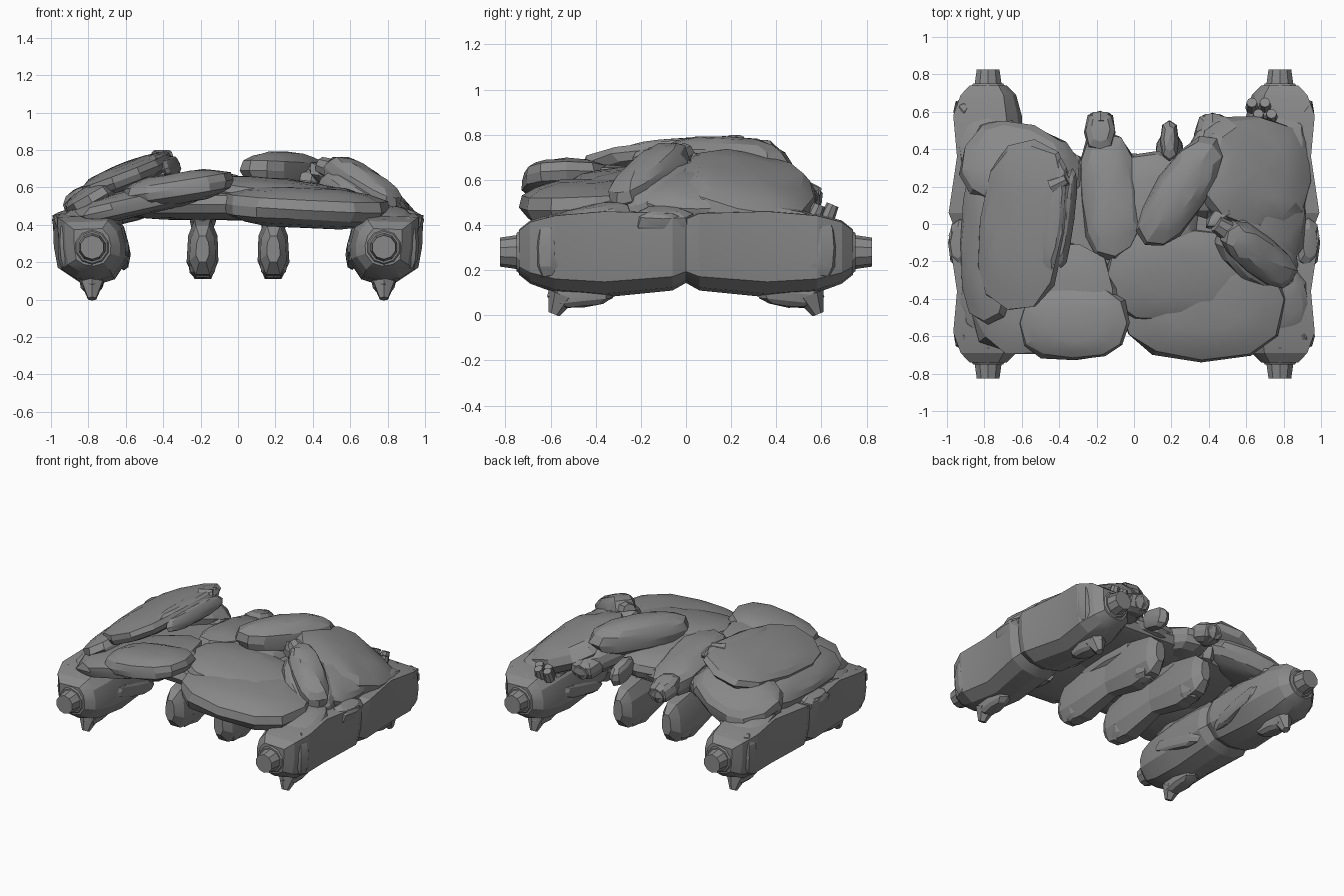
import bpy, bmesh, math, random
from mathutils import Vector, Euler, Matrix

if "Cube" in bpy.data.objects:
    bpy.data.objects.remove(bpy.data.objects["Cube"])

random.seed(4)
dark = bpy.data.materials.new("dark_grey")
dark.diffuse_color = (0.25, 0.25, 0.25, 1)
dark.use_nodes = True
dark.node_tree.nodes["Principled BSDF"].inputs["Base Color"].default_value = dark.diffuse_color


def finish(bm, name, angle=20):
    bmesh.ops.recalc_face_normals(bm, faces=bm.faces[:])
    me = bpy.data.meshes.new(name)
    bm.to_mesh(me)
    bm.free()
    me.materials.append(dark)
    ob = bpy.data.objects.new(name, me)
    bpy.context.collection.objects.link(ob)
    bpy.ops.object.select_all(action='DESELECT')
    ob.select_set(True)
    bpy.context.view_layer.objects.active = ob
    bpy.ops.object.shade_smooth_by_angle(angle=math.radians(angle))
    return ob


def rock(name, c, h, rot=(0, 0, 0), power=0.78, seg=12, rings=8, jit=0.05):
    """Faceted boulder: jittered superellipsoid, rot in degrees."""
    bm = bmesh.new()
    bmesh.ops.create_uvsphere(bm, u_segments=seg, v_segments=rings, radius=1)
    e = Euler([math.radians(a) for a in rot]).to_matrix()
    for v in bm.verts:
        p = [math.copysign(abs(q) ** power, q) if abs(q) > 1e-6 else 0 for q in v.co]
        p = Vector(p) * (1 + random.uniform(-jit, jit))
        v.co = e @ Vector(p[i] * h[i] for i in range(3)) + Vector(c)
    return finish(bm, name)


def lump(name, c, h, rot=(0, 0, 0)):
    return rock(name, c, h, rot, seg=8, rings=6)


def tube(name, a, b, r1, r2, n=10):
    a, b = Vector(a), Vector(b)
    bm = bmesh.new()
    m = Matrix.Translation((a + b) / 2) @ (b - a).to_track_quat('Z', 'Y').to_matrix().to_4x4()
    bmesh.ops.create_cone(bm, cap_ends=True, segments=n, radius1=r1, radius2=r2,
                          depth=(b - a).length, matrix=m)
    return finish(bm, name)


def loft(name, profile, stations, sx=1, sy=1):
    """Skin a cross-section along y; station = (y, cx, cz, half width, half height)."""
    bm = bmesh.new()
    loops = [[bm.verts.new((sx * (cx + px * hw), sy * y, cz + pz * hh)) for px, pz in profile]
             for y, cx, cz, hw, hh in stations]
    n = len(profile)
    for l0, l1 in zip(loops, loops[1:]):
        for i in range(n):
            bm.faces.new((l0[i], l0[(i + 1) % n], l1[(i + 1) % n], l1[i]))
    bm.faces.new(loops[0])
    bm.faces.new(loops[-1])
    return finish(bm, name)


# outer pods: a front and a back segment per side, each with nozzle, keel and plates
pod_profile = [(0.98, 0.95), (-0.55, 1), (-0.88, 0.6), (-1, 0.1), (-0.98, -0.35),
               (-0.62, -0.85), (-0.1, -1), (0.45, -0.92), (0.85, -0.65), (0.95, 0)]
pod_stations = [(0.74, 0.78, 0.28, 0.10, 0.10), (0.69, 0.78, 0.28, 0.15, 0.14),
                (0.58, 0.785, 0.275, 0.185, 0.175), (0.36, 0.77, 0.275, 0.18, 0.195),
                (0.06, 0.79, 0.285, 0.205, 0.175), (-0.03, 0.79, 0.29, 0.17, 0.13)]
# inner pods hang under the hull with the same two-segment layout
inner_profile = [(0.5, 1), (-0.5, 1), (-0.95, 0.45), (-1, -0.4), (-0.55, -1), (0.5, -1),
                 (1, -0.45), (0.9, 0.45)]
inner_stations = [(0.49, 0.19, 0.27, 0.035, 0.07), (0.43, 0.19, 0.265, 0.07, 0.13),
                  (0.25, 0.19, 0.27, 0.085, 0.16), (-0.02, 0.185, 0.29, 0.06, 0.12)]
for sx in (-1, 1):
    x = 0.78 * sx
    for sy in (-1, 1):
        loft("outer_pod", pod_profile, pod_stations, sx, sy)
        tube("pod_collar", (x, 0.66 * sy, 0.28), (x, 0.75 * sy, 0.28), 0.15, 0.085)
        tube("pod_nozzle", (x, 0.73 * sy, 0.28), (x, 0.825 * sy, 0.28), 0.078, 0.064)
        lump("pod_keel", (x, 0.46 * sy, 0.1), (0.065, 0.15, 0.065), (-6 * sy, 0, 0))
        tube("keel_tip", (x, 0.55 * sy, 0.09), (x, 0.585 * sy, 0.005), 0.065, 0.025, 6)
        lump("pod_outer_plate", (0.91 * sx, 0.6 * sy, 0.3), (0.055, 0.07, 0.14))
        lump("pod_inner_plate", (0.61 * sx, 0.3 * sy, 0.24), (0.035, 0.24, 0.05), (14 * sy, 0, 0))
        rock("pod_shoulder", (x, 0.42 * sy, 0.42), (0.16, 0.2, 0.07), (-12 * sy, 0, 0))
        loft("inner_pod", inner_profile, inner_stations, sx, sy)
        lump("inner_pod_cheek", (0.19 * sx, 0.33 * sy, 0.2), (0.075, 0.09, 0.09))
    lump("pod_seam_cover", (0.92 * sx, -0.1, 0.41), (0.07, 0.14, 0.07), (0, 20 * sx, 0))
    lump("inner_pod_mount", (0.19 * sx, 0, 0.42), (0.07, 0.3, 0.06))

# hull core joining everything
rock("hull_core", (-0.02, -0.06, 0.51), (0.7, 0.44, 0.085), power=0.6, jit=0.02)

# front shells
rock("front_left_shell", (-0.48, -0.40, 0.535), (0.42, 0.30, 0.075), (0, -13, 8))
rock("front_left_brow", (-0.32, -0.53, 0.595), (0.30, 0.205, 0.085), (0, -9, 0))
rock("front_right_shell", (0.36, -0.40, 0.495), (0.45, 0.335, 0.11), (3, 3, 0))
rock("front_right_crown", (0.25, -0.27, 0.56), (0.42, 0.26, 0.08), (5, 6, 0))

# left side: tilted slab with a ridge and strip along its raised edge
rock("left_side_shell", (-0.78, -0.1, 0.52), (0.16, 0.43, 0.09), (0, -30, 0))
rock("left_top_shell", (-0.6, -0.01, 0.66), (0.25, 0.47, 0.07), (5, -20, -10))
for i in range(2):
    rock("left_top_ridge", (-0.43 + 0.07 * i, 0.03, 0.73 - 0.02 * i),
         (0.065 - 0.03 * i, 0.32 - 0.05 * i, 0.055), (3, -20, -8))
tube("left_ridge_cap", (-0.44, 0.2, 0.75), (-0.36, 0.24, 0.77), 0.05, 0.03, 8)

# back shells, all sloping down to the rear
rock("back_left_shell", (-0.62, 0.30, 0.54), (0.32, 0.25, 0.10), (-14, -14, -20))
rock("back_centre_shell", (-0.13, 0.15, 0.56), (0.16, 0.35, 0.10), (-10, 0, 5))
rock("back_middle_link", (0.12, 0.1, 0.55), (0.25, 0.3, 0.09), (-5, 0, 0))
rock("centre_ridge", (0.25, 0.17, 0.68), (0.14, 0.33, 0.11), (-2, 0, -34))
rock("back_right_lobe", (0.4, 0.29, 0.58), (0.16, 0.27, 0.10), (-14, 4, -25))
rock("back_right_shell", (0.64, 0.27, 0.545), (0.33, 0.31, 0.105), (-14, 22, -10))
rock("back_right_rib", (0.6, 0.16, 0.61), (0.3, 0.05, 0.06), (-8, 18, 40))

# right side: shell with a stacked pair of diagonal lobes
rock("right_side_shell", (0.74, 0.05, 0.52), (0.2, 0.3, 0.09), (0, 28, 0))
for i in range(2):
    rock("right_side_lobe", (0.66, -0.16, 0.61 - 0.07 * i), (0.26, 0.11 + 0.05 * i, 0.1),
         (0, 27, -38))
tube("side_lobe_cap", (0.55, -0.07, 0.68), (0.44, 0.0, 0.72), 0.065, 0.045, 8)

# rear stubs with ports, and a cluster of small fittings
for x, y, w in ((-0.33, 0.27, 0.06), (-0.18, 0.49, 0.085), (0.19, 0.44, 0.05), (0.42, 0.48, 0.1)):
    lump("rear_stub", (x, y, 0.53), (w, 0.12, 0.07), (-15, 0, 0))
    if w > 0.07:
        tube("rear_port", (x, y + 0.05, 0.52), (x, y + 0.1, 0.51), 0.07, 0.055, 8)
for k in range(4):
    x, y = 0.63 + 0.035 * k, 0.59 + 0.03 * (-1) ** k
    tube("rear_fitting", (x, y, 0.42), (x, y + 0.03, 0.49), 0.035, 0.028, 8)
